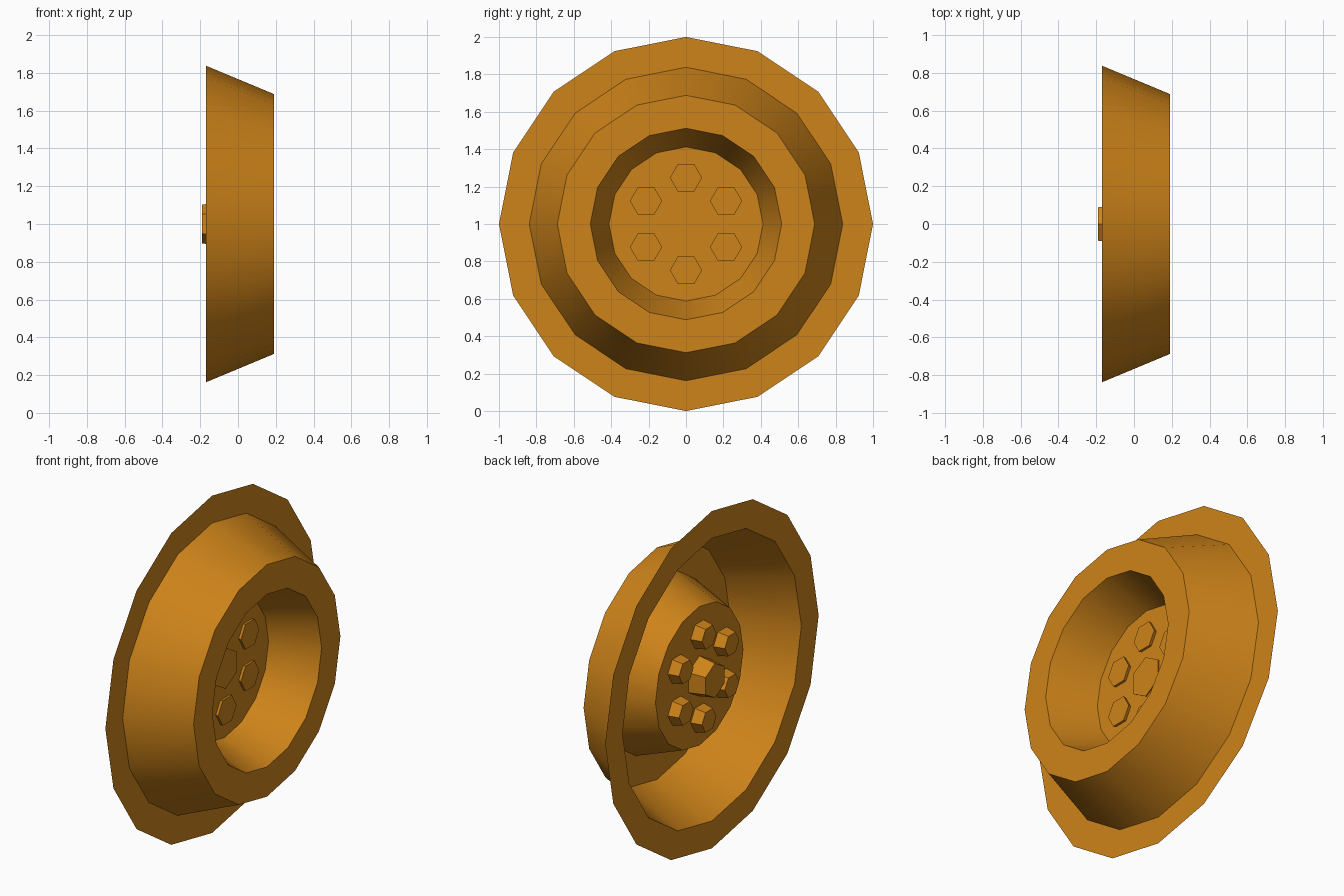
import bpy, bmesh
from math import sin, cos, pi, radians

if "Cube" in bpy.data.objects:
    bpy.data.objects.remove(bpy.data.objects["Cube"])

CZ = 1.0  # wheel axis height

mat = bpy.data.materials.new("orange_paint")
mat.diffuse_color = (0.62, 0.23, 0.01, 1)
mat.use_nodes = True
mat.node_tree.nodes["Principled BSDF"].inputs["Base Color"].default_value = mat.diffuse_color


def turned(name, profile, sides, y=0, z=CZ, turn=0, cap_first=False):
    """Turn (x, radius) points about the x axis; the last ring is always capped."""
    bm = bmesh.new()
    rings = []
    for x, r in profile:
        angles = [turn + 2 * pi * i / sides for i in range(sides)]
        rings.append([bm.verts.new((x, y + r * sin(a), z + r * cos(a))) for a in angles])
    for a, b in zip(rings, rings[1:]):
        for i in range(sides):
            j = (i + 1) % sides
            bm.faces.new((a[i], b[i], b[j], a[j]))
    bm.faces.new(rings[-1][::-1])
    if cap_first:
        bm.faces.new(rings[0])
    mesh = bpy.data.meshes.new(name)
    bm.to_mesh(mesh)
    bm.free()
    obj = bpy.data.objects.new(name, mesh)
    bpy.context.collection.objects.link(obj)
    mesh.materials.append(mat)
    bpy.ops.object.select_all(action='DESELECT')
    obj.select_set(True)
    bpy.context.view_layer.objects.active = obj
    bpy.ops.object.shade_smooth_by_angle(angle=radians(30))
    return obj


# Thin dished wheel disc: outer flange, cone, front rim, inner cone, hub plate
turned("wheel_dish",
       [(-0.17, 1.0), (-0.17, 0.838), (0.19, 0.688), (0.19, 0.512), (-0.088, 0.412)], 16)

# Central axle nut, tapering towards the back
turned("axle_nut", [(-0.19, 0.102), (-0.08, 0.121)], 6, cap_first=True)

# Ring of six smaller nuts poking through the hub plate
for k in range(6):
    a = k * pi / 3
    turned(f"wheel_nut_{k + 1}", [(-0.152, 0.068), (-0.07, 0.086)], 6,
           y=0.247 * sin(a), z=CZ + 0.247 * cos(a), turn=pi / 6, cap_first=True)
